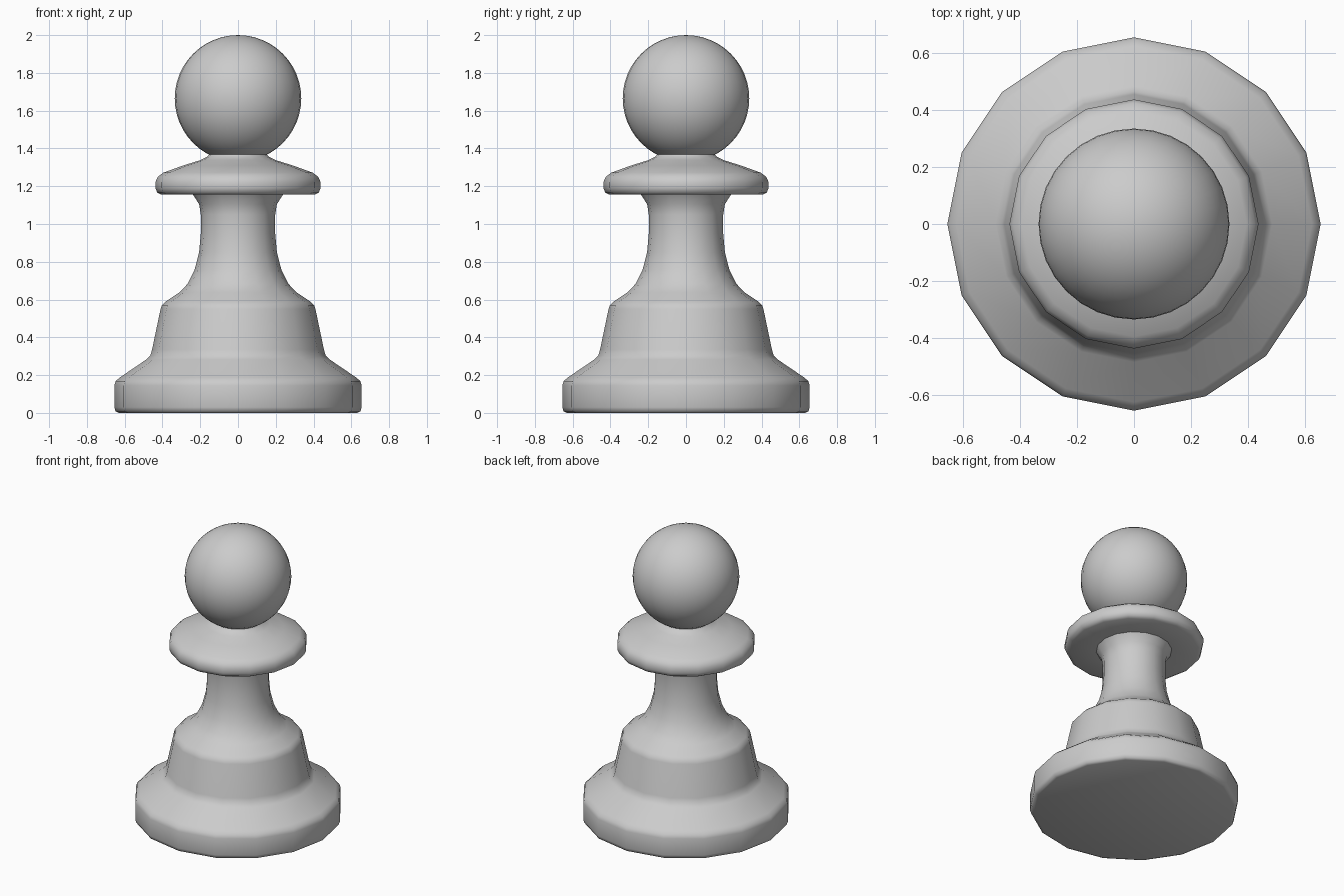
import bpy, bmesh, math

if "Cube" in bpy.data.objects:
    bpy.data.objects.remove(bpy.data.objects["Cube"])

SIDES = 16


def lathe(name, profile):
    """Revolve an (r, z) profile around z; points with r = 0 become poles."""
    bm = bmesh.new()
    rings = []
    for r, z in profile:
        if r == 0:
            rings.append([bm.verts.new((0, 0, z))] * SIDES)
        else:
            rings.append([bm.verts.new((r * math.cos(a), r * math.sin(a), z))
                          for a in (2 * math.pi * i / SIDES for i in range(SIDES))])
    for low, high in zip(rings, rings[1:]):
        for i in range(SIDES):
            j = (i + 1) % SIDES
            corners = [low[i], low[j], high[j], high[i]]
            bm.faces.new(list(dict.fromkeys(corners)))
    bmesh.ops.recalc_face_normals(bm, faces=bm.faces)
    mesh = bpy.data.meshes.new(name)
    bm.to_mesh(mesh)
    bm.free()
    obj = bpy.data.objects.new(name, mesh)
    bpy.context.collection.objects.link(obj)
    smooth(obj, 50)
    return obj


def smooth(obj, degrees):
    bpy.ops.object.select_all(action='DESELECT')
    obj.select_set(True)
    bpy.context.view_layer.objects.active = obj
    bpy.ops.object.shade_smooth_by_angle(angle=math.radians(degrees))


# Turned body: foot, stepped base, waisted stem, collar and neck
lathe("body", [
    (0, 0), (0.63, 0), (0.648, 0.008), (0.655, 0.03),              # foot
    (0.655, 0.145), (0.648, 0.168), (0.625, 0.188),
    (0.485, 0.283), (0.465, 0.302), (0.455, 0.335),                # step
    (0.41, 0.55), (0.403, 0.57), (0.385, 0.588),
    (0.31, 0.638), (0.268, 0.682), (0.23, 0.757), (0.206, 0.85),   # stem
    (0.197, 0.95), (0.197, 1.05), (0.206, 1.105), (0.238, 1.155),
    (0.405, 1.155), (0.428, 1.167), (0.437, 1.19),                 # collar
    (0.437, 1.222), (0.425, 1.25), (0.395, 1.272),
    (0.29, 1.31), (0.20, 1.338), (0.162, 1.357), (0.148, 1.375),   # neck
    (0.15, 1.42), (0, 1.42),
])

# Ball head
bpy.ops.mesh.primitive_uv_sphere_add(segments=32, ring_count=24, radius=0.335,
                                     location=(0, 0, 1.665))
head = bpy.context.object
head.name = "head"
smooth(head, 60)
